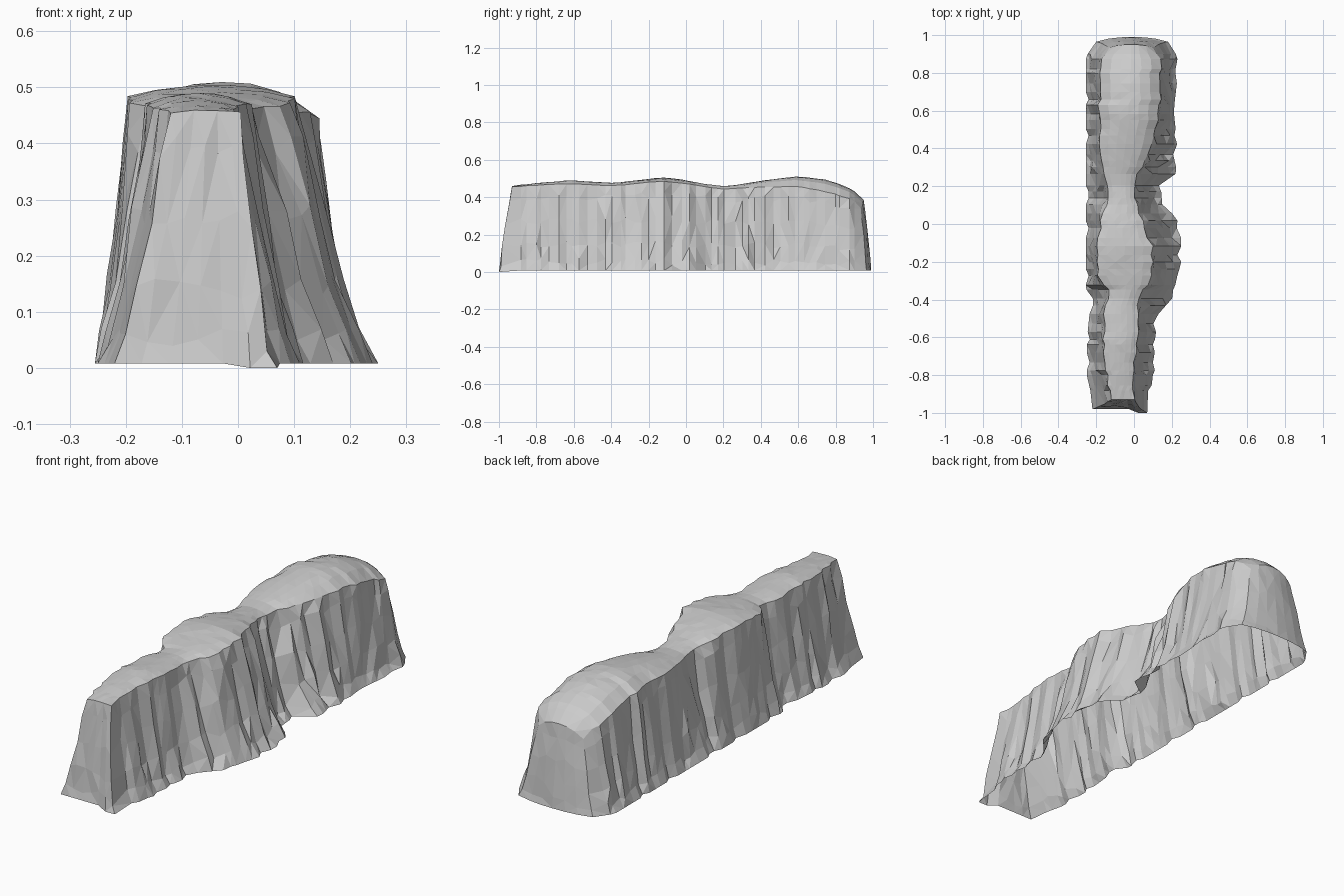
import bpy, bmesh, random

if "Cube" in bpy.data.objects:
    bpy.data.objects.remove(bpy.data.objects["Cube"])

random.seed(4)

# stations: y, left base x, left rim x, right rim x, right base x, crest z, rim drop
STATIONS = [
    (-0.93, -.22, -.12, .005, .07, .460, .005),
    (-0.80, -.25, -.145, -.01, .11, .475, .012),
    (-0.62, -.25, -.165, .025, .11, .490, .018),
    (-0.47, -.235, -.16, .03, .13, .480, .015),
    (-0.40, -.23, -.14, .02, .20, .475, .015),
    (-0.34, -.255, -.135, .06, .22, .480, .015),
    (-0.28, -.255, -.19, .085, .25, .488, .015),
    (-0.13, -.255, -.20, .10, .25, .505, .02),
    (-0.03, -.255, -.18, .055, .25, .495, .018),
    (0.04, -.255, -.17, .035, .22, .483, .015),
    (0.10, -.255, -.145, .01, .15, .470, .015),
    (0.22, -.255, -.14, .005, .14, .457, .015),
    (0.26, -.255, -.15, .02, .22, .463, .015),
    (0.41, -.255, -.18, .085, .23, .490, .035),
    (0.60, -.255, -.185, .135, .21, .512, .055),
    (0.77, -.255, -.18, .145, .23, .490, .065),
    (0.89, -.255, -.16, .135, .23, .440, .055),
    (0.95, -.20, -.13, .10, .18, .385, .045),
]
# wall profile: height fraction, share of the side flare, share of the end flare
WALL = [(1, 0, 0), (.86, .11, .2), (.58, .33, .5), (.3, .56, .75),
        (.1, .78, .9), (0, 1, 1)]
ACROSS = 6


def station(y):
    for a, b in zip(STATIONS, STATIONS[1:]):
        if y <= b[0]:
            t = (y - a[0]) / (b[0] - a[0])
            return [p + (q - p) * t for p, q in zip(a, b)]
    return list(STATIONS[-1])


bm = bmesh.new()
y0, y1 = STATIONS[0][0], STATIONS[-1][0]
N = 46
top, base = [], []
for i in range(N + 1):
    y = y0 + (y1 - y0) * i / N
    inner = 0 < i < N
    if inner:
        y += random.uniform(-.012, .012)
    _, bl, rl, rr, br, z, drop = station(y)
    if inner:
        rl += random.uniform(-.009, .009)
        rr += random.uniform(-.01, .009)
        bl += random.choice((0, 0, 0, .015))
        br -= random.choice((0, 0, .01, .02))
    # rounded plateau strip, bowed at the back end
    top_row, base_row = [], []
    for j in range(ACROSS + 1):
        u = j / ACROSS
        edge = abs(2 * u - 1) ** 2.5
        ty = y - (.015 * edge if i == N else 0)
        top_row.append(bm.verts.new((rl + (rr - rl) * u, ty, z - drop * edge
                                     + random.uniform(-.0015, .0015))))
        by = y
        if i == 0:
            by = -.98 - (.02 if j >= ACROSS - 1 else 0)
        elif i == N:
            by = .99 - .025 * edge
        base_row.append((bl + (br - bl) * u, by))
    top.append(top_row)
    base.append(base_row)

for i in range(N):
    for j in range(ACROSS):
        bm.faces.new((top[i][j], top[i][j + 1], top[i + 1][j + 1], top[i + 1][j]))

# rim running once around the plateau
rim = [(0, j) for j in range(ACROSS)] + [(i, ACROSS) for i in range(N)]
rim += [(N, j) for j in range(ACROSS, 0, -1)] + [(i, 0) for i in range(N, 0, -1)]

# craggy wall columns dropping from the rim to the flared open foot
columns = []
for i, j in rim:
    v = top[i][j]
    bx, by = base[i][j]
    end = i in (0, N)
    fold = random.uniform(-.09, .09)
    col = [v]
    for h, kx, ky in WALL[1:]:
        if h:
            kx = min(.97, max(.04, kx + fold + random.uniform(-.06, .06)))
            ky += random.uniform(-.1, .05)
            h += random.uniform(-.04, .04)
        foot = 0 if (i == 0 and j >= ACROSS - 1) else .008
        col.append(bm.verts.new((v.co.x + (bx - v.co.x) * kx,
                                 v.co.y + (by - v.co.y) * (ky if end else kx),
                                 foot + (v.co.z - foot) * h)))
    columns.append(col)

for a, b in zip(columns, columns[1:] + columns[:1]):
    for k in range(len(WALL) - 1):
        bm.faces.new((a[k], a[k + 1], b[k + 1], b[k]))

# flat triangular facets
bmesh.ops.triangulate(bm, faces=bm.faces[:])
bmesh.ops.recalc_face_normals(bm, faces=bm.faces[:])
mesh = bpy.data.meshes.new("rock_cliff")
bm.to_mesh(mesh)
bm.free()
cliff = bpy.data.objects.new("rock_cliff", mesh)
bpy.context.collection.objects.link(cliff)
